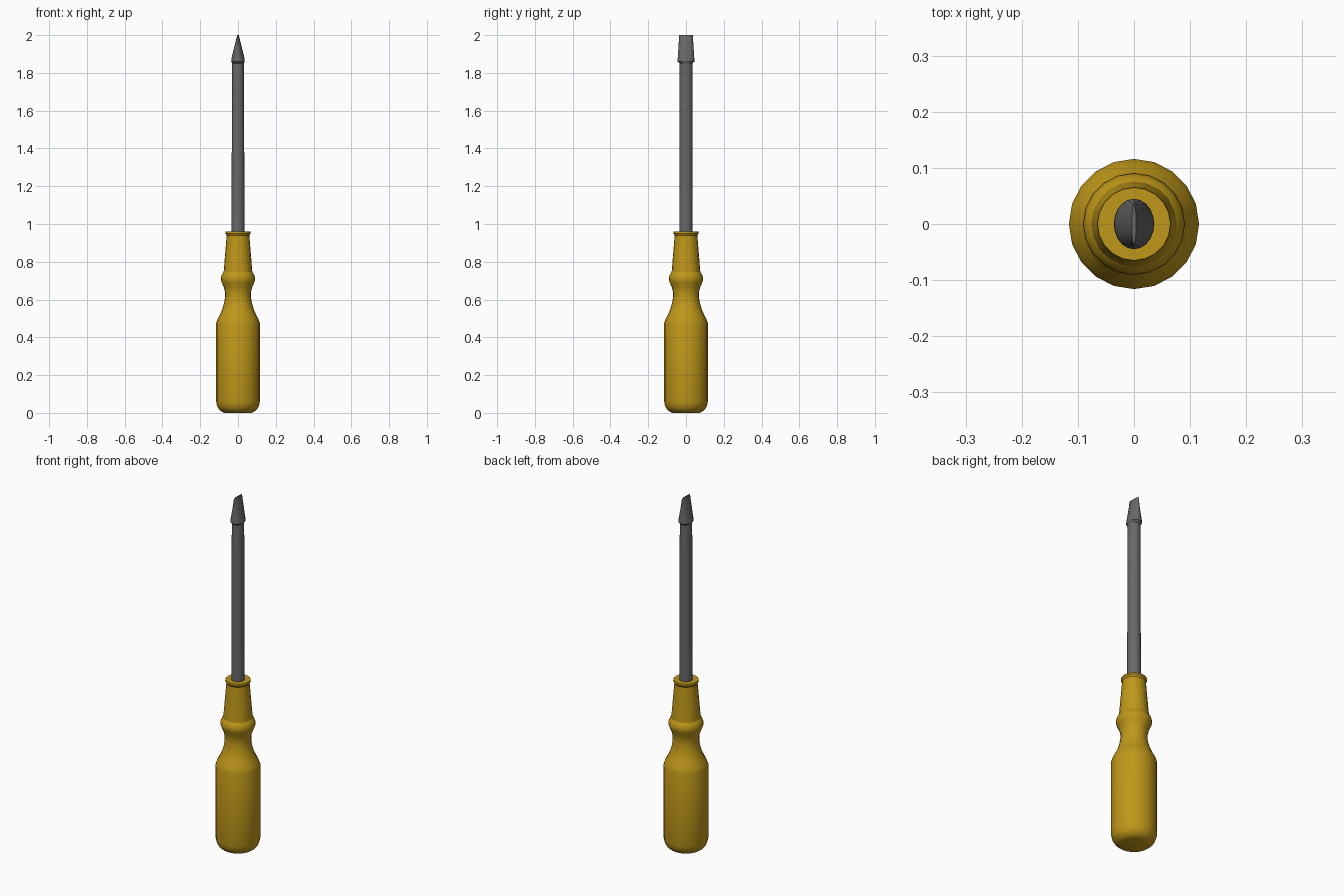
import bpy, bmesh, math

if "Cube" in bpy.data.objects:
    bpy.data.objects.remove(bpy.data.objects["Cube"])

def loft(name, rings, sides, color=None, angle=30):
    """Skin a stack of elliptical rings (z, rx, ry) and cap both ends."""
    bm = bmesh.new()
    loops = []
    for z, rx, ry in rings:
        loops.append([bm.verts.new((rx * math.cos(2 * math.pi * i / sides),
                                    ry * math.sin(2 * math.pi * i / sides), z))
                      for i in range(sides)])
    for a, b in zip(loops, loops[1:]):
        for i in range(sides):
            j = (i + 1) % sides
            bm.faces.new((a[i], a[j], b[j], b[i]))
    bm.faces.new(loops[0][::-1])
    bm.faces.new(loops[-1])
    mesh = bpy.data.meshes.new(name)
    bm.to_mesh(mesh)
    bm.free()
    obj = bpy.data.objects.new(name, mesh)
    bpy.context.collection.objects.link(obj)
    if color:
        mat = bpy.data.materials.new(name + "_colour")
        mat.diffuse_color = color
        mat.use_nodes = True
        mat.node_tree.nodes["Principled BSDF"].inputs["Base Color"].default_value = mat.diffuse_color
        mesh.materials.append(mat)
    bpy.ops.object.select_all(action='DESELECT')
    obj.select_set(True)
    bpy.context.view_layer.objects.active = obj
    bpy.ops.object.shade_smooth_by_angle(angle=math.radians(angle))
    return obj

# Turned handle: rounded butt, grip, waist, bead, tapering ferrule with rim
handle_profile = [
    (0.0, 0.07), (0.006, 0.085), (0.018, 0.1), (0.035, 0.11), (0.06, 0.116),
    (0.475, 0.116), (0.495, 0.109), (0.52, 0.096), (0.55, 0.083),
    (0.58, 0.074), (0.61, 0.069), (0.64, 0.069), (0.665, 0.075),
    (0.69, 0.086), (0.705, 0.091), (0.72, 0.09), (0.735, 0.084),
    (0.745, 0.076), (0.94, 0.06), (0.95, 0.066), (0.96, 0.065)]
loft("handle", [(z, r, r) for z, r in handle_profile], 20, (0.52, 0.31, 0.01, 1))

# Steel shaft
steel = (0.14, 0.14, 0.14, 1)
loft("shaft", [(0.9, 0.035, 0.035), (1.4, 0.033, 0.034), (1.86, 0.031, 0.034)], 20, steel)

# Flat blade: flared oval base narrowing to a thin edge
loft("blade", [(1.85, 0.031, 0.034), (1.86, 0.036, 0.045), (1.875, 0.035, 0.044),
               (2.0, 0.004, 0.036)], 20, steel)
